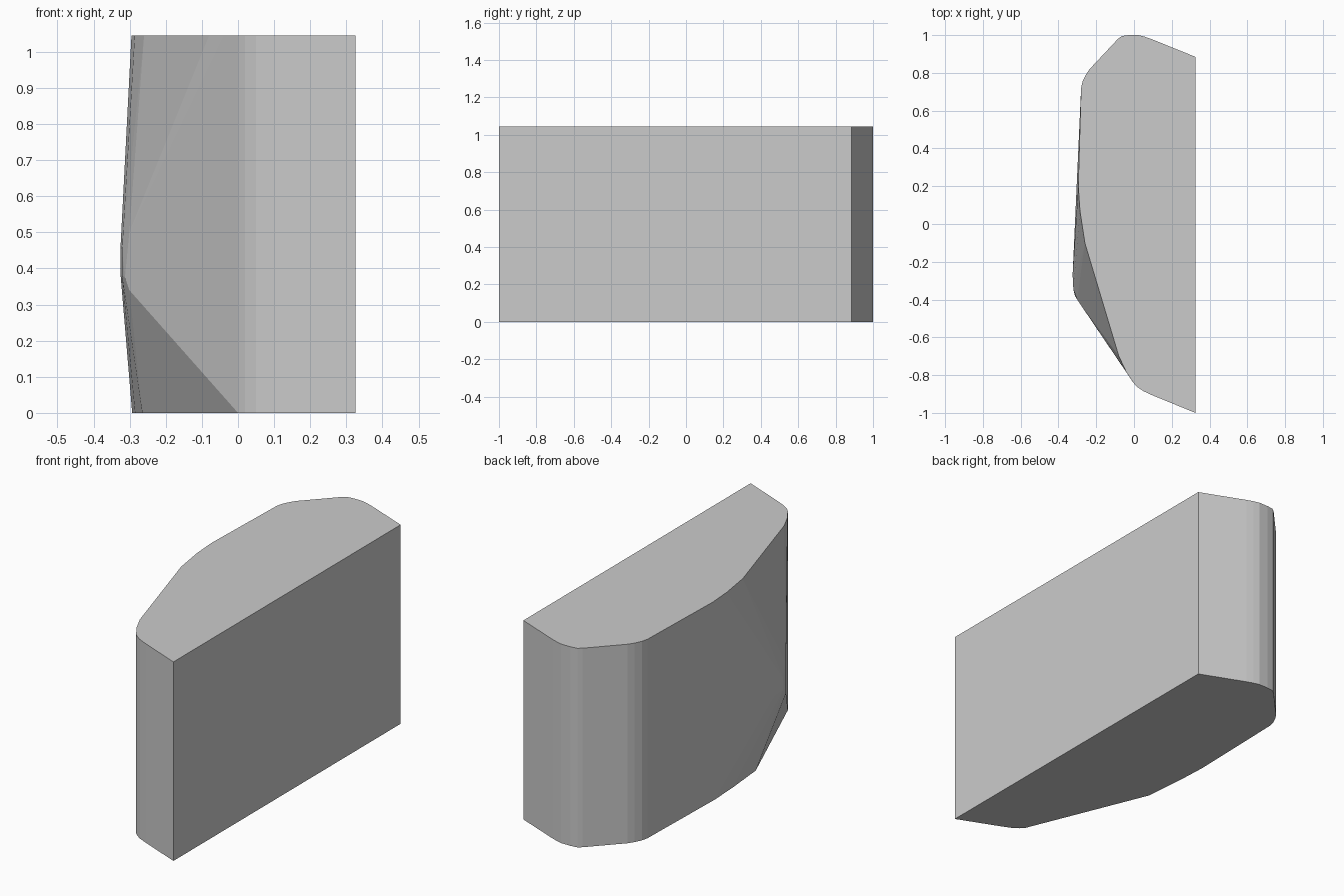
import bpy
import bmesh
from mathutils import Vector

cube = bpy.data.objects.get("Cube")
if cube:
    bpy.data.objects.remove(cube, do_unlink=True)

HEIGHT = 1.045

# Outline parts shared by the base and the top: flat side and rounded back
back = [(0.325, 0.885), (0.09, 0.98), (0.055, 0.992), (0.025, 1.0), (-0.03, 1.0),
        (-0.065, 0.995), (-0.085, 0.98), (-0.235, 0.82), (-0.255, 0.79),
        (-0.272, 0.755), (-0.28, 0.72)]
front = [(0.0, -0.845), (0.02, -0.865), (0.05, -0.885), (0.1, -0.908), (0.325, -1.0)]

# Bulging side at the top, the belly and the base
top_side = [(-0.295, 0.2), (-0.286, 0.07), (-0.26, -0.1), (-0.08, -0.7), (-0.04, -0.785)]
base_side = [(-0.293, 0.18), (-0.285, 0.02), (-0.265, -0.2)]
belly = [(-0.325, -0.27, 0.38), (-0.325, -0.27, 0.465), (-0.321, -0.345, 0.38),
         (-0.321, -0.345, 0.45), (-0.313, -0.38, 0.375), (-0.301, -0.4, 0.34),
         (-0.301, -0.4, 0.5)]


def at_height(points, z):
    return [Vector((x, y, z)) for x, y in points]


points = at_height(back + top_side + front, HEIGHT)
points += at_height(back + base_side + front, 0)
points += [Vector(p) for p in belly]

# Wrap the outlines in one convex block
bm = bmesh.new()
for p in points:
    bm.verts.new(p)
hull = bmesh.ops.convex_hull(bm, input=bm.verts)
loose = [v for v in bm.verts if not v.link_faces]
bmesh.ops.delete(bm, geom=loose, context='VERTS')
bmesh.ops.dissolve_limit(bm, angle_limit=0.01, verts=bm.verts, edges=bm.edges)
bmesh.ops.recalc_face_normals(bm, faces=bm.faces)
mesh = bpy.data.meshes.new("faceted_block")
bm.to_mesh(mesh)
bm.free()
block = bpy.data.objects.new("faceted_block", mesh)
bpy.context.collection.objects.link(block)

# Plain grey
grey = bpy.data.materials.new("light_grey")
grey.use_nodes = True
colour = (0.6, 0.6, 0.6, 1.0)
grey.diffuse_color = colour
grey.node_tree.nodes["Principled BSDF"].inputs["Base Color"].default_value = colour
mesh.materials.append(grey)
